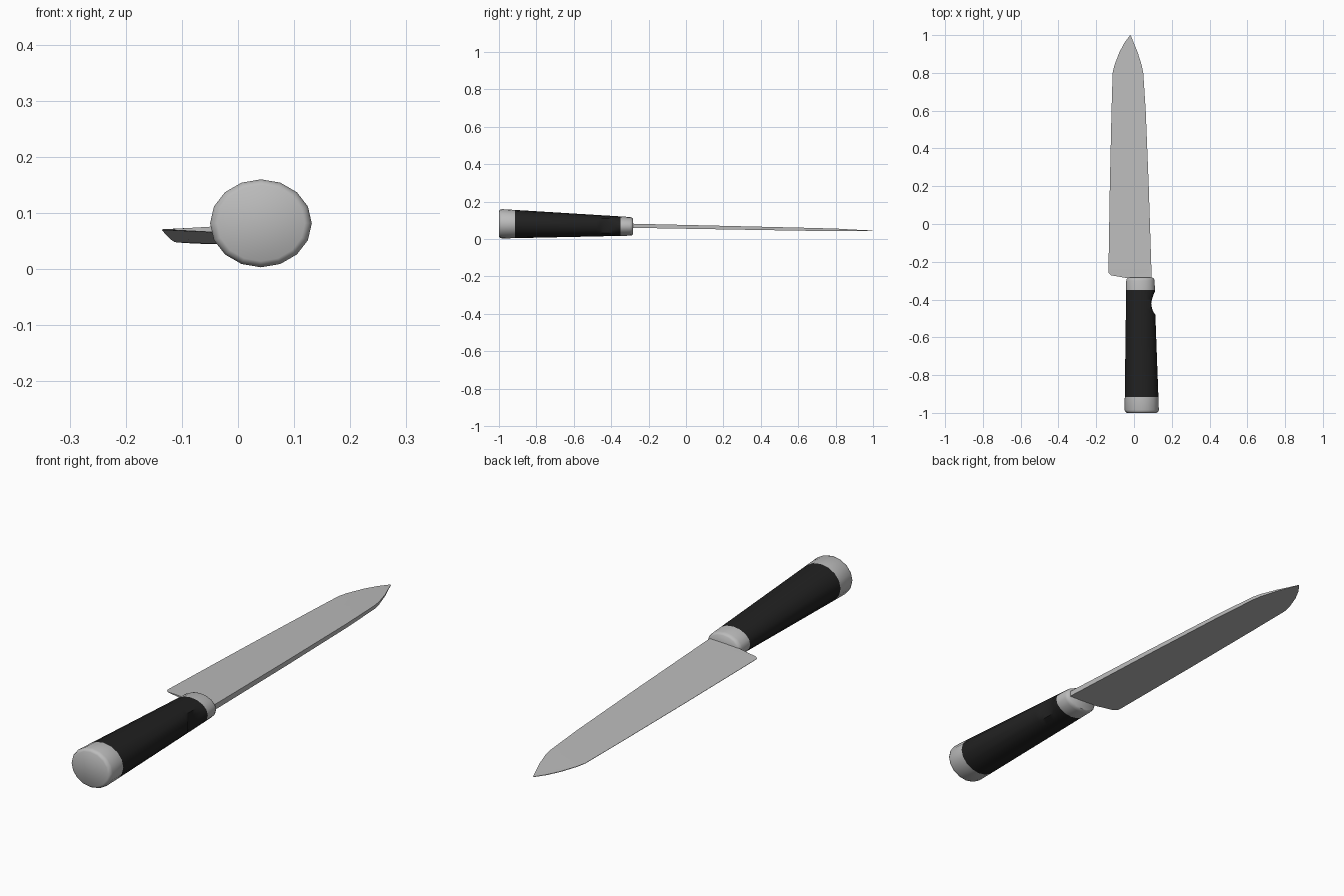
import bpy, bmesh
from math import sin, cos, tau, radians

if "Cube" in bpy.data.objects:
    bpy.data.objects.remove(bpy.data.objects["Cube"])


def material(name, value, roughness):
    m = bpy.data.materials.new(name)
    m.use_nodes = True
    color = (value, value, value, 1)
    m.diffuse_color = color
    node = m.node_tree.nodes["Principled BSDF"]
    node.inputs["Base Color"].default_value = color
    node.inputs["Roughness"].default_value = roughness
    return m


steel = material("brushed steel", 0.5, 0.4)
black = material("black grip", 0.015, 0.6)


def loft(name, rings, mat, angle):
    """Skin a row of closed rings and cap both ends."""
    bm = bmesh.new()
    rows = [[bm.verts.new(p) for p in ring] for ring in rings]
    n = len(rows[0])
    for a, b in zip(rows, rows[1:]):
        for i in range(n):
            j = (i + 1) % n
            bm.faces.new((a[i], a[j], b[j], b[i]))
    bm.faces.new(rows[0])
    bm.faces.new(rows[-1])
    bmesh.ops.recalc_face_normals(bm, faces=bm.faces)
    mesh = bpy.data.meshes.new(name)
    bm.to_mesh(mesh)
    bm.free()
    ob = bpy.data.objects.new(name, mesh)
    bpy.context.collection.objects.link(ob)
    mesh.materials.append(mat)
    bpy.ops.object.select_all(action="DESELECT")
    ob.select_set(True)
    bpy.context.view_layer.objects.active = ob
    bpy.ops.object.shade_smooth_by_angle(angle=radians(angle))
    return ob


def handle_ring(y, scale=1.0, limit=1.0):
    """Oval section of the tapering handle; limit flattens the +x side."""
    t = (y + 1) / 0.7
    cx, cz = 0.041 - 0.007 * t, 0.082 - 0.014 * t
    rx, rz = (0.091 - 0.016 * t) * scale, (0.079 - 0.029 * t) * scale
    return [(min(cx + rx * cos(tau * i / 16), limit), y, cz + rz * sin(tau * i / 16))
            for i in range(16)]


# Steel pommel with a softened butt
loft("pommel", [handle_ring(-1, 0.86), handle_ring(-0.995, 0.95),
                handle_ring(-0.985), handle_ring(-0.915)], steel, 50)

# Black grip with a scooped finger notch near the collar
notch = [(-0.48, 0.113), (-0.462, 0.101), (-0.445, 0.095), (-0.42, 0.091),
         (-0.395, 0.096), (-0.375, 0.103), (-0.36, 0.11)]
loft("grip", [handle_ring(-0.915)] + [handle_ring(y, limit=x) for y, x in notch]
     + [handle_ring(-0.35)], black, 40)

# Steel collar, rounded toward the blade
loft("collar", [handle_ring(-0.35), handle_ring(-0.3), handle_ring(-0.29, 0.96),
                handle_ring(-0.284, 0.86)], steel, 50)

# Blade stations: y, cutting edge x, spine x
outline = [(-0.285, -0.045, 0.093), (-0.277, -0.09, 0.093), (-0.272, -0.122, 0.093),
           (-0.26, -0.134, 0.093), (-0.235, -0.135, 0.092), (0.2, -0.128, 0.078),
           (0.6, -0.119, 0.062), (0.8, -0.113, 0.049), (0.84, -0.104, 0.041),
           (0.91, -0.077, 0.019), (0.96, -0.05, -0.002), (0.998, -0.022, -0.017)]


def blade_ring(y, edge, spine):
    """Wedge section, thick at the spine, thin at the edge, sloping to the tip."""
    z = 0.071 - 0.026 * (y + 0.285) / 1.285
    full = 0.011 - 0.004 * (y + 0.285) / 1.285
    if y > 0.8:
        full *= 1 - 0.8 * (y - 0.8) / 0.2

    def half(x):
        return full * min(1, max(0.06, (x + 0.135) / 0.2))
    mid = edge + 0.55 * (spine - edge)
    top = [(x, y, z + half(x)) for x in (edge, mid, spine)]
    return top + [(x, y, z - half(x)) for x in (spine, mid, edge)]


loft("blade", [blade_ring(*s) for s in outline], steel, 30)
